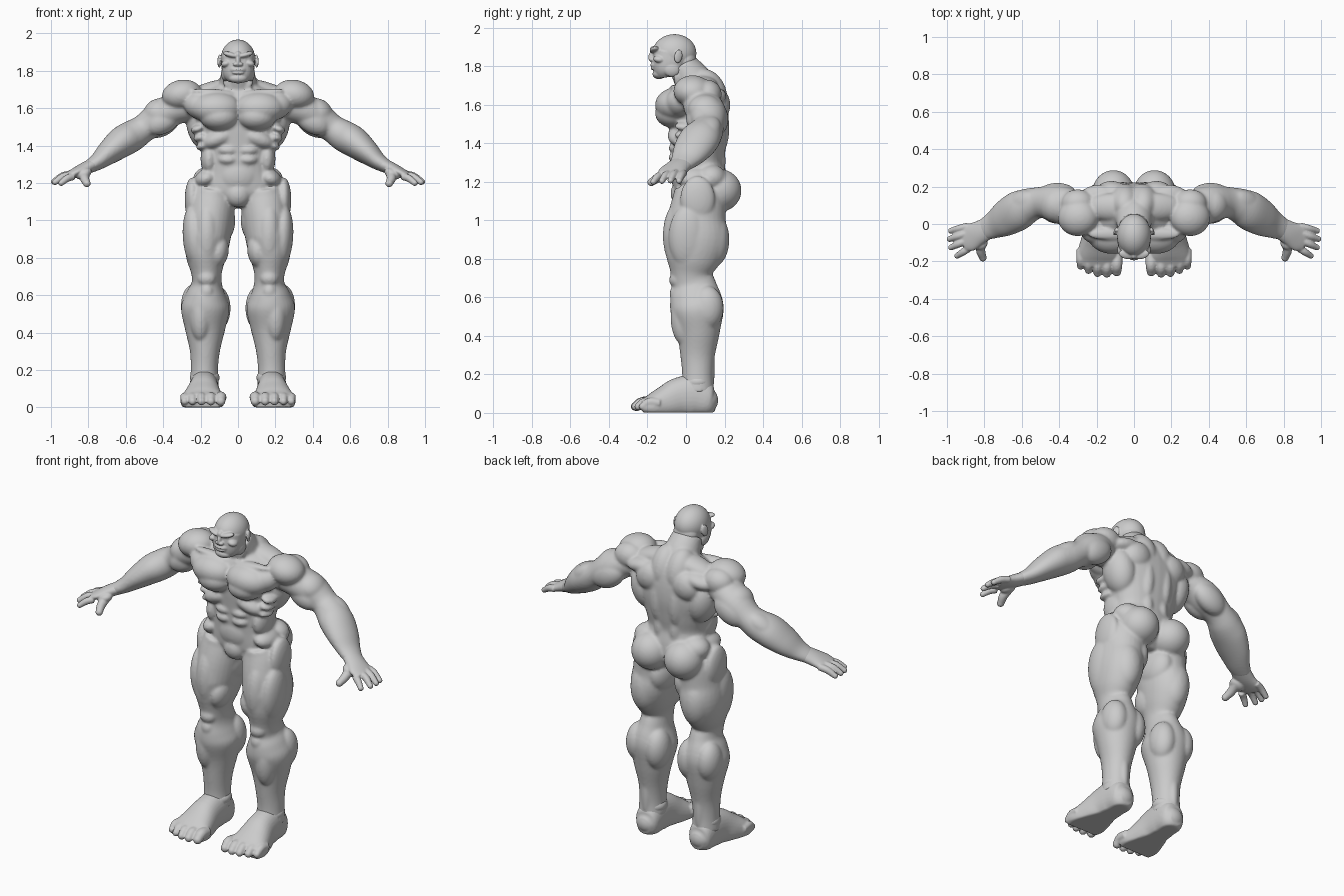
import bpy, bmesh, math
from mathutils import Vector, Matrix, Euler

skin = bpy.data.materials.new("grey_skin")
skin.diffuse_color = (0.6, 0.6, 0.6, 1)


def loft(bm, secs, side=(1, 0, 0), power=1.0, n=32, sub=4):
    """Closed tube through sections (x, y, z, radius along side, other radius)."""
    P = [Vector(s) for s in secs]
    P = [2 * P[0] - P[1]] + P + [2 * P[-1] - P[-2]]
    pts = []
    for i in range(1, len(P) - 2):
        a, b, c, d = P[i - 1:i + 3]
        for k in range(sub):
            t = k / sub
            pts.append(0.5 * (2 * b + (c - a) * t + (2 * a - 5 * b + 4 * c - d) * t * t
                              + (3 * b - a - 3 * c + d) * t ** 3))
    pts.append(P[-2])
    rings = []
    for i, p in enumerate(pts):
        tan = Vector(pts[min(i + 1, len(pts) - 1)][:3]) - Vector(pts[max(i - 1, 0)][:3])
        tan.normalize()
        u = Vector(side)
        u = (u - tan * u.dot(tan)).normalized()
        v = tan.cross(u)
        ring = []
        for j in range(n):
            c, s = math.cos(math.tau * j / n), math.sin(math.tau * j / n)
            c, s = (math.copysign(abs(w) ** power, w) for w in (c, s))
            ring.append(bm.verts.new(Vector(p[:3]) + u * c * p[3] + v * s * p[4]))
        rings.append(ring)
    for a, b in zip(rings, rings[1:]):
        for j in range(n):
            bm.faces.new((a[j], a[(j + 1) % n], b[(j + 1) % n], b[j]))
    bm.faces.new(rings[0][::-1])
    bm.faces.new(rings[-1])


def blob(bm, c, r, rot=(0, 0, 0)):
    """Ellipsoid muscle; rotation in degrees."""
    m = (Matrix.Translation(c) @ Euler([math.radians(a) for a in rot]).to_matrix().to_4x4()
         @ Matrix.Diagonal((*r, 1)))
    bmesh.ops.create_icosphere(bm, subdivisions=4, radius=1, matrix=m)


def digit(bm, a, k, b, r, side):
    """Finger or toe through base, knuckle and tip with a rounded end."""
    loft(bm, [(*a, r, r), (*k, r, r), (*b, r * 0.8, r * 0.8)], side, n=16)
    blob(bm, b, (r * 0.82,) * 3)


def finish(bm, name, voxel, smooth, mirror=True):
    me = bpy.data.meshes.new(name)
    bmesh.ops.recalc_face_normals(bm, faces=bm.faces)
    bm.to_mesh(me)
    bm.free()
    me.materials.append(skin)
    ob = bpy.data.objects.new(name, me)
    bpy.context.collection.objects.link(ob)
    if mirror:
        ob.modifiers.new("mirror", 'MIRROR').use_mirror_merge = False
    rm = ob.modifiers.new("blend", 'REMESH')
    rm.mode, rm.voxel_size, rm.use_smooth_shade = 'VOXEL', voxel, True
    sm = ob.modifiers.new("soften", 'SMOOTH')
    sm.factor, sm.iterations = 0.5, smooth


# ---- body: torso, arms and legs blended into one skin
bm = bmesh.new()
loft(bm, [(0, .07, 1.07, .09, .08), (0, .075, 1.13, .20, .13), (0, .075, 1.20, .215, .14),
          (0, .062, 1.30, .183, .135), (0, .065, 1.40, .205, .145), (0, .067, 1.50, .235, .155),
          (0, .065, 1.60, .24, .15), (0, .06, 1.68, .20, .13), (0, .055, 1.73, .11, .09)], power=.9)
# neck and trapezius
loft(bm, [(0, .07, 1.64, .13, .10), (0, .04, 1.72, .105, .10), (0, -.02, 1.81, .085, .075)])
blob(bm, (.11, .09, 1.70), (.16, .075, .05), (0, 12, 0))
blob(bm, (.05, .12, 1.66), (.08, .09, .13), (20, 0, 0))
blob(bm, (.05, -.035, 1.70), (.016, .018, .075), (20, 25, 0))
blob(bm, (.13, -.055, 1.685), (.12, .03, .018), (0, -4, 0))
# chest, ribs and abdomen
blob(bm, (.115, -.055, 1.60), (.135, .105, .088))
blob(bm, (.10, -.065, 1.555), (.105, .095, .075))
blob(bm, (.19, -.03, 1.61), (.10, .08, .075), (0, -15, 0))
blob(bm, (.10, -.025, 1.44), (.10, .07, .05), (0, 22, 0))
for z, w in ((1.375, .058), (1.325, .055)):
    blob(bm, (.052, -.045, z), (w, .045, .03))
blob(bm, (0, -.02, 1.24), (.11, .06, .10))
blob(bm, (0, -.02, 1.14), (.07, .06, .07))
blob(bm, (.155, .02, 1.33), (.045, .08, .09))
blob(bm, (.17, .04, 1.225), (.065, .10, .05), (0, 25, 0))
for i in range(3):
    blob(bm, (.185 + .015 * i, .0, 1.40 + .045 * i), (.04, .06, .022), (0, 20, 0))
# back
blob(bm, (.19, .10, 1.51), (.085, .10, .14), (0, 12, 0))
blob(bm, (.12, .165, 1.60), (.09, .065, .085), (0, 25, 0))
blob(bm, (.19, .14, 1.645), (.10, .07, .045), (0, 10, 0))
blob(bm, (.06, .165, 1.48), (.05, .06, .15))
blob(bm, (.05, .15, 1.31), (.045, .055, .13))
blob(bm, (.11, .17, 1.155), (.112, .118, .112))
blob(bm, (.15, .13, 1.22), (.09, .08, .07))
# arms
loft(bm, [(.24, .06, 1.62, .08, .08), (.34, .085, 1.595, .10, .085), (.42, .11, 1.55, .10, .09),
          (.50, .115, 1.495, .083, .075), (.56, .10, 1.455, .092, .083),
          (.62, .07, 1.42, .106, .083), (.69, .03, 1.365, .098, .066),
          (.75, -.005, 1.315, .075, .046), (.81, -.035, 1.28, .055, .033)], (0, 1, 0))
blob(bm, (.30, .035, 1.672), (.108, .10, .08), (0, 10, 0))
blob(bm, (.30, .11, 1.655), (.09, .075, .075))
blob(bm, (.425, .10, 1.575), (.085, .09, .075), (0, 35, 0))
blob(bm, (.40, .06, 1.53), (.10, .06, .065), (0, 30, 0))
blob(bm, (.41, .16, 1.525), (.11, .06, .075), (0, 30, 0))
blob(bm, (.60, .10, 1.455), (.12, .075, .06), (0, 38, -28))
# legs
loft(bm, [(.13, .07, 1.16, .11, .13), (.14, .068, 1.10, .125, .14), (.152, .055, 1.0, .126, .153),
          (.165, .053, .90, .124, .168), (.17, .037, .80, .107, .143), (.168, .03, .72, .082, .108),
          (.167, .042, .66, .082, .115), (.172, .05, .60, .108, .133), (.175, .058, .53, .13, .138),
          (.176, .064, .42, .108, .112), (.177, .06, .30, .08, .09), (.18, .06, .20, .073, .08),
          (.18, .06, .11, .078, .085)])
blob(bm, (.165, -.02, .92), (.075, .10, .19))
blob(bm, (.235, .01, .91), (.06, .10, .17), (0, 4, 0))
blob(bm, (.105, -.015, .835), (.055, .08, .09), (0, -8, 0))
blob(bm, (.09, .08, 1.0), (.075, .12, .12))
blob(bm, (.17, .13, .90), (.09, .095, .15))
blob(bm, (.245, .06, 1.11), (.04, .09, .12))
blob(bm, (.167, -.045, .69), (.05, .042, .045))
blob(bm, (.167, -.055, .62), (.035, .03, .04))
blob(bm, (.11, .11, .53), (.07, .085, .12))
blob(bm, (.235, .11, .545), (.07, .085, .115))
blob(bm, (.20, -.01, .50), (.06, .07, .15))
blob(bm, (.178, .125, .24), (.026, .025, .15))
finish(bm, "body", .0085, 5)

# ---- hands
bm = bmesh.new()
loft(bm, [(.77, -.015, 1.30, .058, .036), (.83, -.048, 1.272, .064, .034),
          (.88, -.072, 1.25, .074, .026), (.915, -.085, 1.235, .062, .019)], (0, 1, 0))
for base, tip in (((.89, -.012, 1.245), (.978, -.036, 1.205)), ((.90, -.052, 1.248), (.985, -.08, 1.207)),
                  ((.90, -.09, 1.243), (.978, -.125, 1.205)), ((.88, -.128, 1.235), (.945, -.17, 1.20))):
    mid = (Vector(base) + Vector(tip)) / 2 + Vector((0, 0, .008))
    digit(bm, base, mid, tip, .0195, (0, 1, 0))
digit(bm, (.815, -.085, 1.258), (.82, -.14, 1.225), (.808, -.18, 1.198), .025, (1, 0, 0))
blob(bm, (.825, -.10, 1.25), (.045, .04, .028), (0, 25, 0))
finish(bm, "hands", .005, 3)

# ---- feet, flattened on the ground
bm = bmesh.new()
loft(bm, [(.178, .155, .055, .04, .045), (.178, .12, .06, .07, .08), (.18, .05, .085, .077, .11),
          (.183, -.03, .08, .083, .105), (.187, -.10, .055, .10, .09), (.19, -.17, .035, .117, .07),
          (.19, -.225, .03, .112, .045)], power=.9)
blob(bm, (.178, .06, .16), (.08, .075, .05))
blob(bm, (.178, .095, .065), (.074, .072, .07))
for i, (x, y, r) in enumerate(((.092, -.255, .03), (.145, -.265, .027), (.195, -.262, .026),
                              (.243, -.247, .025), (.285, -.225, .024))):
    digit(bm, (x, y + .09, .05), (x, y + .035, .055), (x, y, .033), r, (1, 0, 0))
for v in bm.verts:
    v.co.z = max(v.co.z, .001)
finish(bm, "feet", .006, 3)

# ---- head
bm = bmesh.new()
blob(bm, (0, -.06, 1.868), (.091, .114, .099))
loft(bm, [(0, -.085, 1.745, .055, .065), (0, -.088, 1.775, .08, .08), (0, -.085, 1.82, .088, .088),
          (0, -.075, 1.87, .088, .095)], power=.85)
blob(bm, (0, -.14, 1.76), (.05, .034, .027))
blob(bm, (.04, -.163, 1.886), (.043, .024, .014), (0, -14, 12))
blob(bm, (0, -.168, 1.885), (.018, .02, .02))
blob(bm, (0, -.176, 1.852), (.013, .019, .03), (-12, 0, 0))
blob(bm, (.012, -.177, 1.835), (.015, .017, .011))
blob(bm, (.06, -.135, 1.838), (.03, .035, .02), (0, 15, 20))
blob(bm, (.035, -.153, 1.866), (.016, .013, .009))
blob(bm, (0, -.15, 1.806), (.048, .033, .026))
blob(bm, (0, -.170, 1.806), (.034, .016, .007))
blob(bm, (0, -.168, 1.789), (.032, .016, .008))
blob(bm, (.068, -.075, 1.785), (.022, .045, .04), (-20, 0, 0))
blob(bm, (.099, -.04, 1.852), (.009, .022, .036), (-10, 0, 20))
blob(bm, (0, .0, 1.83), (.075, .055, .06))
finish(bm, "head", .0042, 2)
